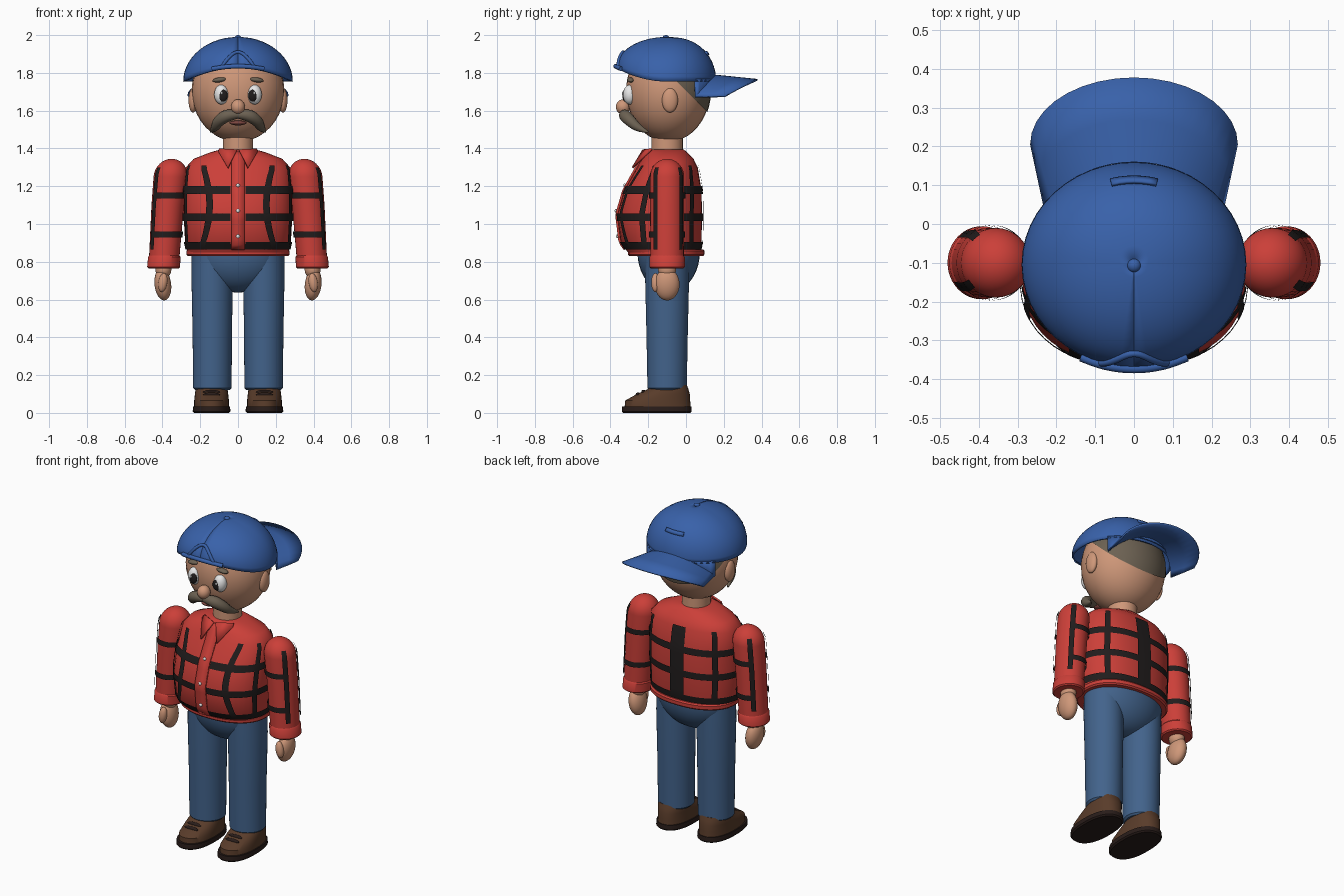
import bpy
import bmesh
from math import sin, cos, pi, radians, copysign
from mathutils import Matrix, Vector

default_cube = bpy.data.objects.get("Cube")
if default_cube:
    bpy.data.objects.remove(default_cube, do_unlink=True)


def material(name, *rgb):
    mat = bpy.data.materials.new(name)
    mat.use_nodes = True
    mat.diffuse_color = (*rgb, 1)
    mat.node_tree.nodes["Principled BSDF"].inputs["Base Color"].default_value = (*rgb, 1)
    return mat


SKIN = material("skin", .62, .31, .19)
RED = material("shirt red", .6, .05, .04)
BLACK = material("stripe black", .015, .012, .012)
BLUE = material("cap blue", .04, .12, .4)
JEANS = material("denim blue", .055, .125, .26)
HAIR = material("grey hair", .15, .12, .085)
BROWN = material("shoe brown", .1, .045, .023)
SOLE = material("sole brown", .022, .012, .01)
WHITE = material("white", .8, .8, .8)
LIP = material("lip", .2, .06, .05)


def finish(name, bm, mat, mirror=False, thick=0, angle=40):
    """Turn a bmesh into a shaded object, optionally mirrored or thickened."""
    mesh = bpy.data.meshes.new(name)
    bm.to_mesh(mesh)
    bm.free()
    mesh.materials.append(mat)
    mesh.polygons.foreach_set("use_smooth", [True] * len(mesh.polygons))
    mesh.set_sharp_from_angle(angle=radians(angle))
    obj = bpy.data.objects.new(name, mesh)
    bpy.context.collection.objects.link(obj)
    if thick:
        solid = obj.modifiers.new("thickness", 'SOLIDIFY')
        solid.thickness = thick
    if mirror:
        obj.modifiers.new("mirror", 'MIRROR').use_mirror_merge = False
    return obj


def ellipsoid(name, centre, radii, mat, mirror=False, tilt=0, cut=None):
    bm = bmesh.new()
    bmesh.ops.create_uvsphere(bm, u_segments=32, v_segments=20, radius=1)
    place = Matrix.Translation(centre) @ Matrix.Rotation(tilt, 4, 'Y') @ Matrix.Diagonal((*radii, 1))
    bmesh.ops.transform(bm, matrix=place, verts=bm.verts)
    if cut:
        bmesh.ops.bisect_plane(bm, geom=bm.verts[:] + bm.edges[:] + bm.faces[:],
                               plane_co=cut[0], plane_no=cut[1], clear_inner=True)
    return finish(name, bm, mat, mirror)


def grid(name, rows, mat, mirror=False, thick=0, closed=False, angle=40):
    """Skin rows of points; closed rows become capped tubes."""
    bm = bmesh.new()
    rows = [[bm.verts.new(p) for p in row] for row in rows]
    count = len(rows[0])
    for low, high in zip(rows, rows[1:]):
        for i in range(count if closed else count - 1):
            j = (i + 1) % count
            bm.faces.new((low[i], low[j], high[j], high[i]))
    if closed:
        bm.faces.new(rows[0][::-1])
        bm.faces.new(rows[-1])
        bmesh.ops.recalc_face_normals(bm, faces=bm.faces[:])
    return finish(name, bm, mat, mirror, thick, angle)


def power(v, e):
    return copysign(abs(v) ** e, v)


def on_section(section, a, off=0, e=1):
    z, cx, cy, rx, ry = section
    return Vector((cx + (rx + off) * power(sin(a), e), cy - (ry + off) * power(cos(a), e), z))


def on_body(table, a, z, off=0, e=1):
    """Point on a lofted body at angle a (0 = front) and height z."""
    for low, high in zip(table, table[1:]):
        if z <= high[0]:
            break
    f = (z - low[0]) / (high[0] - low[0])
    return on_section([p + (q - p) * f for p, q in zip(low, high)], a, off, e)


def loft(name, table, mat, mirror=False, e=1, sides=48):
    rows = [[on_section(s, 2 * pi * i / sides, 0, e) for i in range(sides)] for s in table]
    return grid(name, rows, mat, mirror, closed=True)


def span(a, b, n):
    return [a + (b - a) * i / n for i in range(n + 1)]


def hoop(name, table, a0, a1, z, half, mirror=False, e=1):
    rows = [[on_body(table, a, h, .007, e) for a in span(a0, a1, 48)] for h in (z - half, z + half)]
    grid(name, rows, BLACK, mirror)


def bar(name, table, a, half, z0, z1, bend=0, mirror=True, e=1):
    rows = []
    for z in span(z0, z1, 16):
        mid = a + bend * ((z - 1.1) / .2) ** 2
        rows.append([on_body(table, t, z, .008, e) for t in span(mid - half, mid + half, 4)])
    grid(name, rows, BLACK, mirror)


def tube(name, points, radii, mat, mirror=False):
    curve = bpy.data.curves.new(name, 'CURVE')
    curve.dimensions = '3D'
    curve.bevel_depth = 1
    curve.bevel_resolution = 4
    curve.use_fill_caps = True
    spline = curve.splines.new('NURBS')
    spline.points.add(len(points) - 1)
    spline.use_endpoint_u = True
    spline.order_u = 3
    for p, co, r in zip(spline.points, points, radii):
        p.co = (*co, 1)
        p.radius = r
    curve.materials.append(mat)
    obj = bpy.data.objects.new(name, curve)
    bpy.context.collection.objects.link(obj)
    if mirror:
        obj.modifiers.new("mirror", 'MIRROR').use_mirror_merge = False


# Shoes
loft("soles", [(0, .14, -.155, .092, .178), (.008, .14, -.155, .1, .185), (.035, .14, -.155, .098, .183)],
     SOLE, True, .85)
loft("shoe_uppers", [(.03, .14, -.15, .092, .175), (.065, .14, -.15, .092, .172), (.1, .14, -.12, .088, .14),
                     (.125, .14, -.095, .085, .108), (.147, .14, -.085, .078, .09)], BROWN, True, .9)
for y, z in ((-.255, .096), (-.225, .11)):
    ellipsoid("laces", (.14, y, z), (.045, .012, .012), SOLE, True)

# Trousers
loft("trouser_legs", [(.122, .136, -.1, .092, .095), (.132, .136, -.1, .102, .104), (.4, .136, -.1, .104, .109),
                      (.7, .137, -.1, .109, .116), (.86, .137, -.1, .108, .116)], JEANS, True)
ellipsoid("trouser_seat", (0, -.092, .85), (.245, .165, .213), JEANS)

# Shirt body, as sections of height, front and back
ROUND = .87
torso = [(z, 0, (f + b) / 2, w, (b - f) / 2) for z, w, f, b in (
    (.84, .265, -.3, .07), (.9, .28, -.345, .082), (1.05, .288, -.363, .085), (1.18, .286, -.325, .082),
    (1.3, .276, -.258, .062), (1.345, .235, -.234, .04), (1.38, .145, -.212, .005), (1.395, .09, -.195, -.012))]
loft("shirt_body", torso, RED, e=ROUND)
loft("shirt_hem", [(.83, 0, -.105, .265, .195), (.838, 0, -.105, .273, .202), (.858, 0, -.105, .273, .202),
                   (.866, 0, -.105, .265, .195)], RED, e=ROUND)
for z in (1.18, 1.035, .885):
    hoop("shirt_hoop", torso, .1, 2 * pi - .1, z, .02, e=ROUND)
bar("front_stripes", torso, .48, .07, .87, 1.31, .17, e=ROUND)
bar("side_stripes", torso, 1.2, .07, .87, 1.31, e=ROUND)
bar("back_stripes", torso, pi - .8, .07, .87, 1.31, e=ROUND)
bar("back_centre_stripe", torso, pi, .12, .87, 1.31, mirror=False, e=ROUND)

# Button strip, buttons and collar
strip = [[Vector((x, on_body(torso, 0, z, .012, ROUND).y, z)) for x in (-.035, .035)] for z in span(.862, 1.385, 20)]
grid("button_strip", strip, RED, thick=.012)
for z in (1.205, 1.07, .935):
    ellipsoid("button", on_body(torso, 0, z, .014), (.01, .007, .01), WHITE)
grid("collar_flaps", [[(.105, -.2, 1.385), (.1, -.185, 1.4)], [(.055, -.287, 1.3), (.008, -.23, 1.395)]],
     RED, True, .01)
loft("neck", [(1.36, 0, -.1, .08, .083), (1.48, 0, -.1, .08, .083)], SKIN)

# Sleeves
sleeve = [(.8, .392, -.1, .08, .088), (1.1, .372, -.1, .086, .09), (1.25, .357, -.1, .09, .09)]
sleeve += [(1.25 + .095 * sin(t), .357 - .006 * sin(t), -.1, .09 * cos(t), .09 * cos(t)) for t in span(.15, 1.5, 8)]
loft("sleeves", sleeve, RED, True, sides=32)
loft("cuffs", [(.765, .394, -.1, .08, .086), (.772, .394, -.1, .087, .094), (.825, .39, -.1, .086, .094),
               (.835, .39, -.1, .078, .086)], RED, True)
for z in (1.15, .945):
    hoop("sleeve_hoops", sleeve, 2.4 - 2 * pi, .9, z, .016, True)
bar("sleeve_front_stripes", sleeve, .88, .15, .865, 1.3)
bar("sleeve_back_stripes", sleeve, 2.45, .15, .865, 1.3)

# Hands
ellipsoid("wrists", (.395, -.1, .76), (.042, .048, .05), SKIN, True)
ellipsoid("hands", (.398, -.1, .68), (.044, .066, .085), SKIN, True, .12)
ellipsoid("thumbs", (.398, -.162, .69), (.024, .022, .05), SKIN, True, -.15)

# Head
ellipsoid("head", (0, -.095, 1.705), (.245, .222, .27), SKIN)
ellipsoid("hair", (0, -.095, 1.705), (.25, .228, .275), HAIR, cut=((0, -.05, 1.755), (0, 1, 1)))
ellipsoid("ears", (.238, -.085, 1.655), (.024, .042, .065), SKIN, True)
ellipsoid("nose", (0, -.333, 1.62), (.037, .038, .04), SKIN)
ellipsoid("eyes", (.088, -.297, 1.685), (.038, .036, .052), WHITE, True)
ellipsoid("pupils", (.079, -.323, 1.68), (.024, .014, .032), BLACK, True)
ellipsoid("eye_glints", (.086, -.335, 1.693), (.006, .005, .008), WHITE, True)
ellipsoid("eyebrows", (.098, -.292, 1.763), (.038, .02, .013), HAIR, True, .12)
ellipsoid("mouth", (0, -.285, 1.535), (.045, .035, .013), LIP)
tube("moustache", [(0, -.33, 1.578), (.05, -.328, 1.58), (.1, -.3, 1.55), (.125, -.25, 1.505), (.145, -.2, 1.487)],
     (.02, .034, .032, .022, .004), HAIR, True)


# Cap crown
def on_cap(a, t, off=0):
    rim = 1.755 + .07 * max(0, cos(a)) ** 2
    r = cos(t) ** (1 + .2 * min(0, cos(a)))
    return Vector(((.29 + off) * r * sin(a), -.105 - (.265 + off) * r * cos(a), rim + (1.99 + off - rim) * sin(t)))


crown = [[on_cap(a, t) for a in span(0, 2 * pi, 48)] for t in span(0, pi / 2 - .01, 14)]
grid("cap_crown", crown, BLUE, thick=.012)
ellipsoid("cap_button", (0, -.107, 1.984), (.018, .018, .016), BLUE)
tube("cap_strap", [on_cap(a, .06, .004) for a in span(-.48, .48, 8)], [.012] * 9, BLUE)
tube("cap_arch", [on_cap(u * .3, .08 + .46 * cos(u * pi / 2), .002) for u in span(-1, 1, 12)], [.009] * 13, BLUE)
patch = [[on_cap(a, t, .008) for a in span(pi - .25, pi + .25, 6)] for t in (.63, .73)]
grid("cap_patch", patch, BLUE, thick=.009)

# Cap brim, arched down at its sides
brim = [[], [], [], []]
for u in span(-1, 1, 18):
    root = on_cap(pi - .945 * u, .05)
    inner = Vector((root.x, root.y, 1.79 - .115 * u * u))
    outer = Vector((.268 * sin(u * pi / 2), .205 + .173 * cos(u * pi / 2), 1.768 - .09 * u * u))
    for row, point in zip(brim, (root, inner, inner.lerp(outer, .5), outer)):
        row.append(point)
grid("cap_brim", brim, BLUE, thick=.01)
